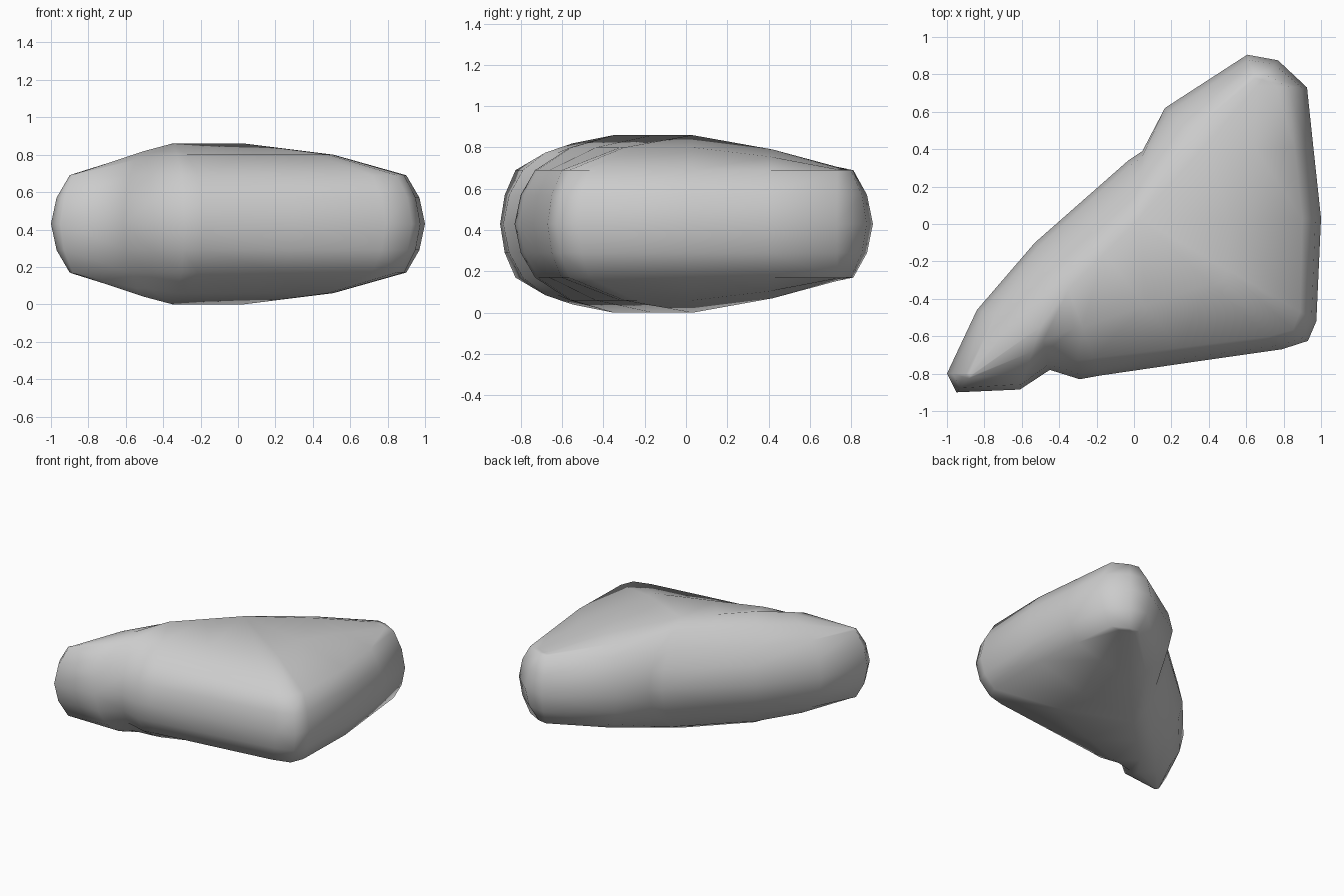
import bpy
import bmesh
from mathutils import Vector

cube = bpy.data.objects.get("Cube")
if cube:
    bpy.data.objects.remove(cube, do_unlink=True)

MID = 0.43

# Plan outline at mid height, counter-clockwise; third value = matching ridge point
outline = [
    (-1, -.8, 0), (-.95, -.9, 0), (-.61, -.885, 1), (-.45, -.78, 1), (-.29, -.83, 2),
    (-.18, -.81, 2), (.3, -.74, 3), (.79, -.67, 4), (.93, -.625, 4), (.975, -.52, 4),
    (1, .03, 4), (.96, .4, 5), (.925, .73, 6), (.77, .875, 6), (.605, .905, 6),
    (.165, .62, 5), (.045, .39, 4), (-.03, .34, 4), (-.28, .12, 3), (-.53, -.1, 2),
    (-.84, -.46, 1)]
# Ridge: x, y and height above the middle plane
ridge = [(-.86, -.8, .27), (-.5, -.55, .39), (-.35, -.35, .43), (-.16, -.16, .43),
         (.03, .03, .43), (.38, .42, .36), (.66, .74, .265)]


def toward(p, q, dist):
    """Move p toward q in plan by dist, without overshooting."""
    d = q - p
    return p + d * min(dist / d.length, 0.8)


def ring(bm, side, level):
    """One ring of the rounded wall or the domed face."""
    verts = []
    for x, y, k in outline:
        p, c = Vector((x, y)), Vector(ridge[k][:2])
        if level < 3:
            q = toward(p, c, (0, .03, .1)[level])
            h = (0, .14, .26)[level]
        else:
            q = toward(p, c, .1).lerp(c, .45)
            h = .26 + (ridge[k][2] - .26) * .65
        verts.append(bm.verts.new((q.x, q.y, MID + side * h)))
    return verts


bm = bmesh.new()
n = len(outline)
equator = ring(bm, 1, 0)
for side in (1, -1):
    rings = [equator] + [ring(bm, side, level) for level in (1, 2, 3)]
    crest = [bm.verts.new((x, y, MID + side * h)) for x, y, h in ridge]
    rings.append([crest[k] for _, _, k in outline])
    for low, high in zip(rings, rings[1:]):
        for i in range(n):
            j = (i + 1) % n
            corners = list(dict.fromkeys((low[i], low[j], high[j], high[i])))
            bm.faces.new(corners)
bmesh.ops.recalc_face_normals(bm, faces=bm.faces)
for face in bm.faces:
    face.smooth = True

mesh = bpy.data.meshes.new("rounded_wedge_body")
bm.to_mesh(mesh)
bm.free()
body = bpy.data.objects.new("rounded_wedge_body", mesh)
bpy.context.collection.objects.link(body)

# Plain grey surface
grey = bpy.data.materials.new("light_grey")
grey.use_nodes = True
colour = (.6, .6, .6, 1)
grey.diffuse_color = colour
grey.node_tree.nodes["Principled BSDF"].inputs["Base Color"].default_value = colour
mesh.materials.append(grey)
